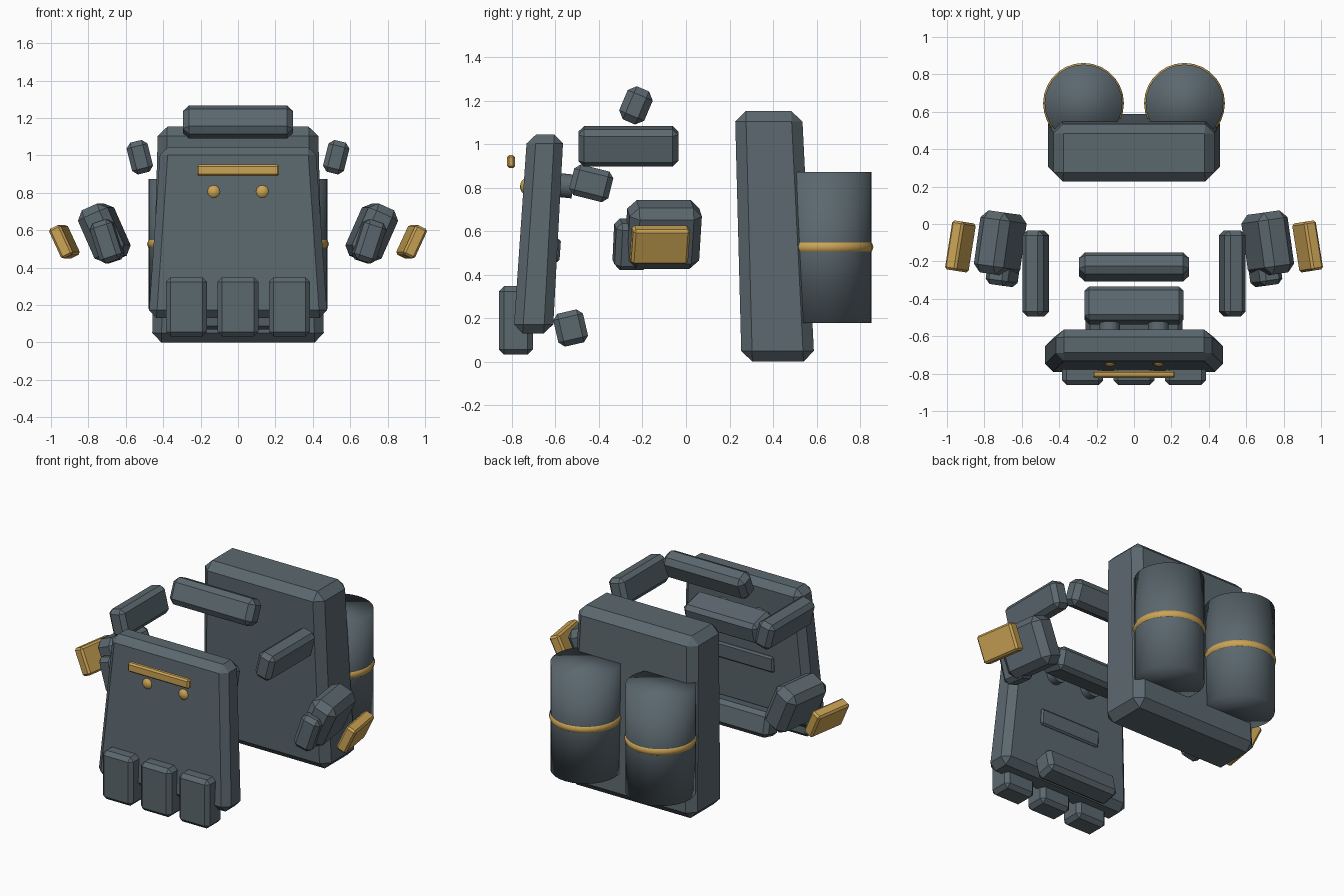
import bpy
import bmesh
from math import radians
from mathutils import Vector

if "Cube" in bpy.data.objects:
    bpy.data.objects.remove(bpy.data.objects["Cube"], do_unlink=True)


def material(name, rgb):
    mat = bpy.data.materials.new(name)
    mat.use_nodes = True
    color = (*rgb, 1)
    mat.diffuse_color = color
    node = next(n for n in mat.node_tree.nodes if n.type == 'BSDF_PRINCIPLED')
    node.inputs["Base Color"].default_value = color
    return mat


SLATE = material("slate grey", (0.105, 0.138, 0.158))
GOLD = material("brass gold", (0.60, 0.37, 0.09))


def finish(name, bm, mat, bevel=0, smooth=False):
    bmesh.ops.recalc_face_normals(bm, faces=bm.faces)
    mesh = bpy.data.meshes.new(name)
    bm.to_mesh(mesh)
    bm.free()
    mesh.materials.append(mat)
    for face in mesh.polygons:
        face.use_smooth = smooth
    obj = bpy.data.objects.new(name, mesh)
    bpy.context.collection.objects.link(obj)
    if bevel:
        mod = obj.modifiers.new("chamfer", 'BEVEL')
        mod.width = bevel
        mod.segments = 1
        mod.limit_method = 'ANGLE'
    return obj


def box(name, center, size, rot=(0, 0, 0), bevel=0.025, mat=SLATE):
    """Chamfered box, rotated in degrees."""
    bm = bmesh.new()
    bmesh.ops.create_cube(bm, size=1)
    bmesh.ops.scale(bm, vec=size, verts=bm.verts)
    obj = finish(name, bm, mat, bevel)
    obj.location = center
    obj.rotation_euler = [radians(a) for a in rot]
    return obj


def slab(name, bottom, top, bevel):
    """Tapered plate; each end is (half width, front y, back y, z)."""
    bm = bmesh.new()
    bmesh.ops.create_cube(bm, size=2)
    for v in bm.verts:
        half, front, back, z = top if v.co.z > 0 else bottom
        v.co = Vector((v.co.x * half, front if v.co.y < 0 else back, z))
    return finish(name, bm, SLATE, bevel)


def cylinder(name, center, radius, depth, rot=(0, 0, 0), smooth=True):
    bm = bmesh.new()
    bmesh.ops.create_cone(bm, cap_ends=True, segments=28, radius1=radius,
                          radius2=radius, depth=depth)
    obj = finish(name, bm, SLATE, smooth=smooth)
    obj.location = center
    obj.rotation_euler = [radians(a) for a in rot]
    return obj


# Chest plate and back plate
slab("chest_plate", (0.478, -0.793, -0.612, 0.13),
     (0.415, -0.73, -0.563, 1.045), 0.042)
slab("back_plate", (0.46, 0.255, 0.59, 0.0),
     (0.428, 0.225, 0.533, 1.153), 0.05)

# Chest trim and pouches
box("chest_bar", (0, -0.804, 0.92), (0.44, 0.038, 0.06), bevel=0.01, mat=GOLD)
for i, x in enumerate((-0.275, 0, 0.275)):
    box(f"pouch_{i + 1}", (x, -0.782, 0.19), (0.22, 0.156, 0.315), bevel=0.024)

# Parts on the inside of the chest plate
box("inner_upper_block", (0, -0.435, 0.82), (0.53, 0.185, 0.145), (-14, 0, 0))
box("inner_lower_block", (0, -0.53, 0.155), (0.52, 0.14, 0.155), (13, 0, 0))
box("inner_strip", (0, -0.598, 0.512), (0.44, 0.04, 0.105), (-4, 0, 0), 0.01)

# Raised collar
box("collar", (0, -0.23, 1.178), (0.59, 0.125, 0.165), (-23, 0, 0), 0.032)

# Mirrored parts
for side, s in (("left", 1), ("right", -1)):
    # Chest stud and its mount
    bm = bmesh.new()
    bmesh.ops.create_uvsphere(bm, u_segments=16, v_segments=10, radius=0.043)
    stud = finish(f"{side}_stud", bm, GOLD, smooth=True)
    stud.location = (s * 0.13, -0.72, 0.805)
    mount = cylinder(f"{side}_mount", (s * 0.13, -0.565, 0.81), 0.055, 0.09,
                     (84, 0, 0))
    mount.data.shade_flat()

    # Shoulder strap
    box(f"{side}_strap", (s * 0.525, -0.265, 0.99), (0.115, 0.46, 0.175),
        (0, s * 14, 0), 0.026)

    # Arm guard: main block, front block and outer plate
    box(f"{side}_arm_guard", (s * 0.715, -0.105, 0.585), (0.175, 0.335, 0.305),
        (0, s * 24, s * 8), 0.042)
    box(f"{side}_arm_front", (s * 0.70, -0.25, 0.54), (0.125, 0.16, 0.225),
        (0, s * 18, s * 8), 0.026)
    box(f"{side}_arm_plate", (s * 0.928, -0.12, 0.538), (0.07, 0.265, 0.175),
        (0, s * 25, s * 9), 0.012, GOLD)

    # Tank with a band
    cylinder(f"{side}_tank", (s * 0.27, 0.645, 0.525), 0.208, 0.695)
    bpy.ops.mesh.primitive_torus_add(
        location=(s * 0.27, 0.645, 0.527), major_segments=28,
        minor_segments=10, major_radius=0.184, minor_radius=0.032)
    band = bpy.context.object
    band.name = f"{side}_tank_band"
    band.data.materials.append(GOLD)
    bpy.ops.object.shade_smooth()
